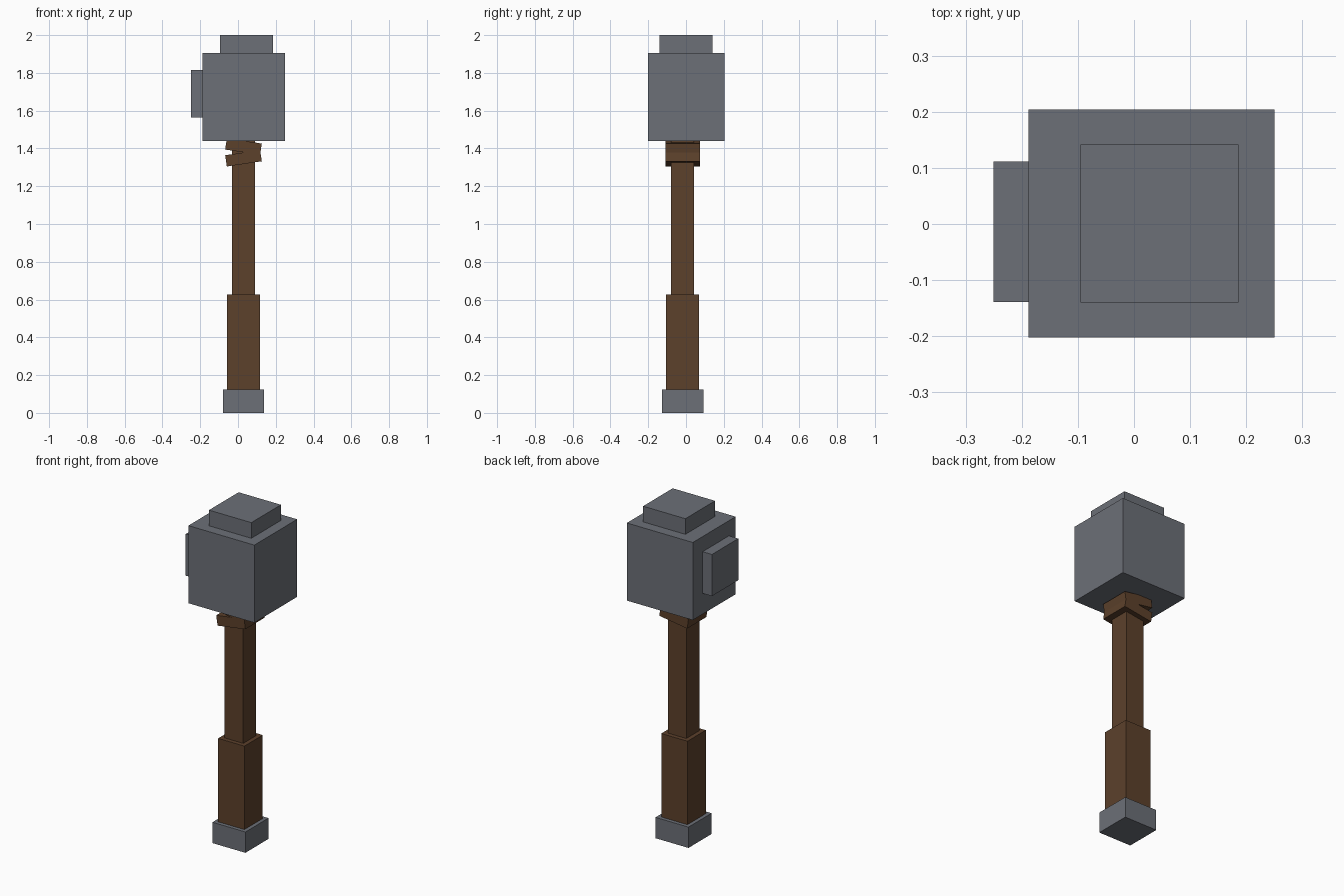
import bpy
import math
from mathutils import Matrix

cube = bpy.data.objects.get("Cube")
if cube:
    bpy.data.objects.remove(cube, do_unlink=True)


def make_material(name, rgb):
    mat = bpy.data.materials.new(name)
    mat.use_nodes = True
    colour = (*rgb, 1.0)
    mat.diffuse_color = colour
    bsdf = mat.node_tree.nodes["Principled BSDF"]
    bsdf.inputs["Base Color"].default_value = colour
    bsdf.inputs["Roughness"].default_value = 0.9
    return mat


def box(name, mat, centre, size, tilt=0.0):
    """Flat-shaded box, tilted in degrees about the y axis."""
    bpy.ops.mesh.primitive_cube_add(size=1, location=centre)
    obj = bpy.context.object
    obj.name = name
    obj.data.transform(Matrix.Diagonal((*size, 1.0)))
    obj.rotation_euler.y = math.radians(tilt)
    obj.data.materials.append(mat)
    return obj


stone = make_material("stone grey", (0.150, 0.160, 0.185))
wood = make_material("wood brown", (0.107, 0.052, 0.024))

# Handle axis
HX, HY = 0.029, -0.018

# Handle: pommel, grip and shaft stacked on one axis (width, bottom, top)
for name, mat, width, z0, z1 in (
    ("pommel", stone, 0.219, 0.0, 0.125),
    ("grip", wood, 0.174, 0.125, 0.626),
    ("shaft", wood, 0.123, 0.626, 1.46),
):
    box(name, mat, (HX, HY, (z0 + z1) / 2), (width, width, z1 - z0))

# Two crossed bindings under the head
for name, z, tilt in (("lower_binding", 1.348, -8.5), ("upper_binding", 1.41, 8.5)):
    box(name, wood, (HX, HY, z), (0.187, 0.183, 0.06), tilt)

# Hammer head with raised plates on the top and right side
box("head", stone, (0.031, 0.001, 1.673), (0.438, 0.406, 0.466))
box("top_plate", stone, (0.0455, 0.001, 1.948), (0.281, 0.281, 0.104))
box("side_plate", stone, (-0.214, -0.014, 1.69), (0.072, 0.25, 0.25))
